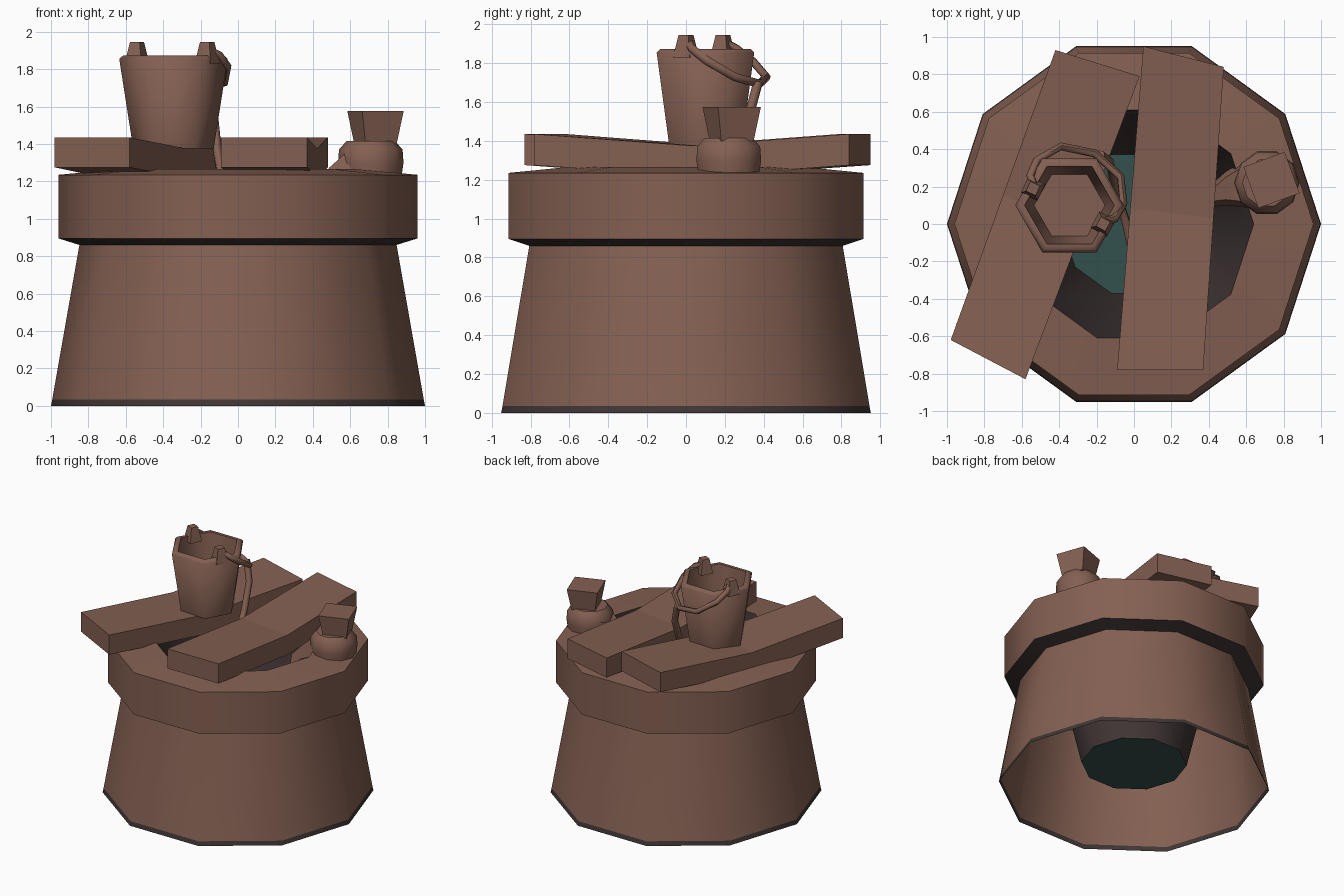
import bpy, bmesh, math
from mathutils import Vector

if "Cube" in bpy.data.objects:
    bpy.data.objects.remove(bpy.data.objects["Cube"])


def material(name, rgb):
    m = bpy.data.materials.new(name)
    m.diffuse_color = (*rgb, 1)
    m.use_nodes = True
    m.node_tree.nodes["Principled BSDF"].inputs["Base Color"].default_value = m.diffuse_color
    return m


BROWN = material("warm brown", (0.231, 0.117, 0.084))
DARK = material("dark brown", (0.052, 0.036, 0.036))
TEAL = material("deep teal", (0.032, 0.08, 0.074))


def ngon(x, y, z, r, n, rot=0.0):
    return [(x + r * math.cos(rot + math.tau * i / n),
             y + r * math.sin(rot + math.tau * i / n), z) for i in range(n)]


def loft(name, rings, caps=(True, True), mats=(BROWN,), rule=None, smooth=None):
    """Skin a list of equal-length rings; rule(face centre) picks a material."""
    bm = bmesh.new()
    rows = [[bm.verts.new(p) for p in ring] for ring in rings]
    n = len(rows[0])
    for row, a, b in zip(range(len(rows)), rows, rows[1:]):
        for i in range(n):
            j = (i + 1) % n
            f = bm.faces.new((a[i], a[j], b[j], b[i]))
            f.material_index = rule(row) if rule else 0
    if caps[0]:
        bm.faces.new(rows[0][::-1])
    if caps[1]:
        f = bm.faces.new(rows[-1])
        f.material_index = rule(len(rows) - 1) if rule else 0
    if all(caps):
        bmesh.ops.recalc_face_normals(bm, faces=bm.faces)
    mesh = bpy.data.meshes.new(name)
    bm.to_mesh(mesh)
    bm.free()
    for m in mats:
        mesh.materials.append(m)
    ob = bpy.data.objects.new(name, mesh)
    bpy.context.collection.objects.link(ob)
    if smooth:
        bpy.ops.object.select_all(action='DESELECT')
        ob.select_set(True)
        bpy.context.view_layer.objects.active = ob
        bpy.ops.object.shade_smooth_by_angle(angle=math.radians(smooth))
    return ob


def tube(name, path, radius, sides=6):
    """Low-poly tube following a path."""
    pts = [Vector(p) for p in path]
    rings, side = [], None
    for i, p in enumerate(pts):
        t = (pts[min(i + 1, len(pts) - 1)] - pts[max(i - 1, 0)]).normalized()
        if side is None:
            side = t.orthogonal()
        side = (side - t * side.dot(t)).normalized()
        up = t.cross(side)
        rings.append([p + radius * (side * math.cos(math.tau * k / sides)
                                    + up * math.sin(math.tau * k / sides))
                      for k in range(sides)])
    return loft(name, rings, smooth=62)


# Well: ten-sided wall, overhanging rim, tapering shaft and water, open below
profile = [(1.0, 0), (0.993, 0.035), (0.848, 0.86), (0.96, 0.895),
           (0.96, 1.235), (0.64, 1.265), (0.39, 0.19)]
loft("well", [ngon(0, 0, z, r, 10) for r, z in profile], caps=(False, True),
     mats=(BROWN, DARK, TEAL), smooth=40,
     rule=lambda row: {0: 1, 2: 1, 5: 1, 6: 2}.get(row, 0))


# Two sagging planks across the opening
def plank(name, back, front):
    rings = []
    for t in (0, 0.5, 1):
        a, b = (Vector(p).lerp(Vector(q), t) for p, q in zip(back, front))
        top = 1.435 - 0.06 * (t == 0.5)
        rings.append([(a.x, a.y, top), (b.x, b.y, top),
                      (b.x, b.y, top - 0.16), (a.x, a.y, top - 0.16)])
    loft(name, rings)


plank("left_plank", ((-0.42, 0.93), (0.03, 0.79)), ((-0.98, -0.62), (-0.58, -0.83)))
plank("right_plank", ((0.05, 0.95), (0.48, 0.84)), ((-0.09, -0.78), (0.37, -0.78)))

# Six-sided bucket with hollow inside
bx, by = -0.345, 0.10
loft("bucket", [ngon(bx, by, z, r, 6) for r, z in
                ((0.215, 1.375), (0.29, 1.855), (0.27, 1.872), (0.24, 1.872), (0.19, 1.45))],
     smooth=62)

# Handle lugs on the rim
for name, x, y in (("left_lug", -0.54, 0.19), ("right_lug", -0.165, 0.0)):
    rot = math.atan2(by - y, bx - x) + math.pi / 4
    loft(name, [ngon(x, y, z, r, 4, rot) for r, z in ((0.07, 1.83), (0.04, 1.945))])

# Drooping handle, drawn in its own tilted plane
centre = Vector((-0.35, 0.10, 1.91))
u, w = Vector((0.89, -0.45, 0)), Vector((0.37, 0.73, -0.57))
arc = [(-0.2, 0), (-0.255, 0.06), (-0.26, 0.17), (-0.18, 0.32), (0, 0.38),
       (0.18, 0.32), (0.26, 0.17), (0.255, 0.06), (0.2, 0)]
tube("bucket_handle", [centre + u * a + w * b for a, b in arc], 0.022)

# Rope from the handle down between the planks
tube("rope", [(-0.18, 0.37, 1.70), (-0.13, 0.33, 1.55), (-0.11, 0.24, 1.36),
              (-0.09, 0.15, 1.24), (-0.04, 0.0, 1.18), (-0.01, -0.14, 1.14)], 0.025)

# Tied sack: rounded body, flared top, and a tail sagging into the well
loft("sack_body", [ngon(0.71, 0.22, z, r, 10) for r, z in
                   ((0.165, 1.23), (0.175, 1.30), (0.17, 1.37), (0.13, 1.415))], smooth=45)
loft("sack_top", [ngon(0.735, 0.235, z, r, 4, math.radians(65)) for r, z in
                  ((0.125, 1.40), (0.166, 1.575))])
tail = [(0.68, 0.07, 0.37, 1.24, 1.405), (0.59, 0.09, 0.34, 1.22, 1.365),
        (0.49, 0.10, 0.28, 1.17, 1.275), (0.40, 0.09, 0.20, 1.08, 1.18)]
loft("sack_tail", [[(x, a, lo), (x, b, lo), (x, b - 0.03, hi), (x, a + 0.03, hi)]
                   for x, a, b, lo, hi in tail], smooth=40)
